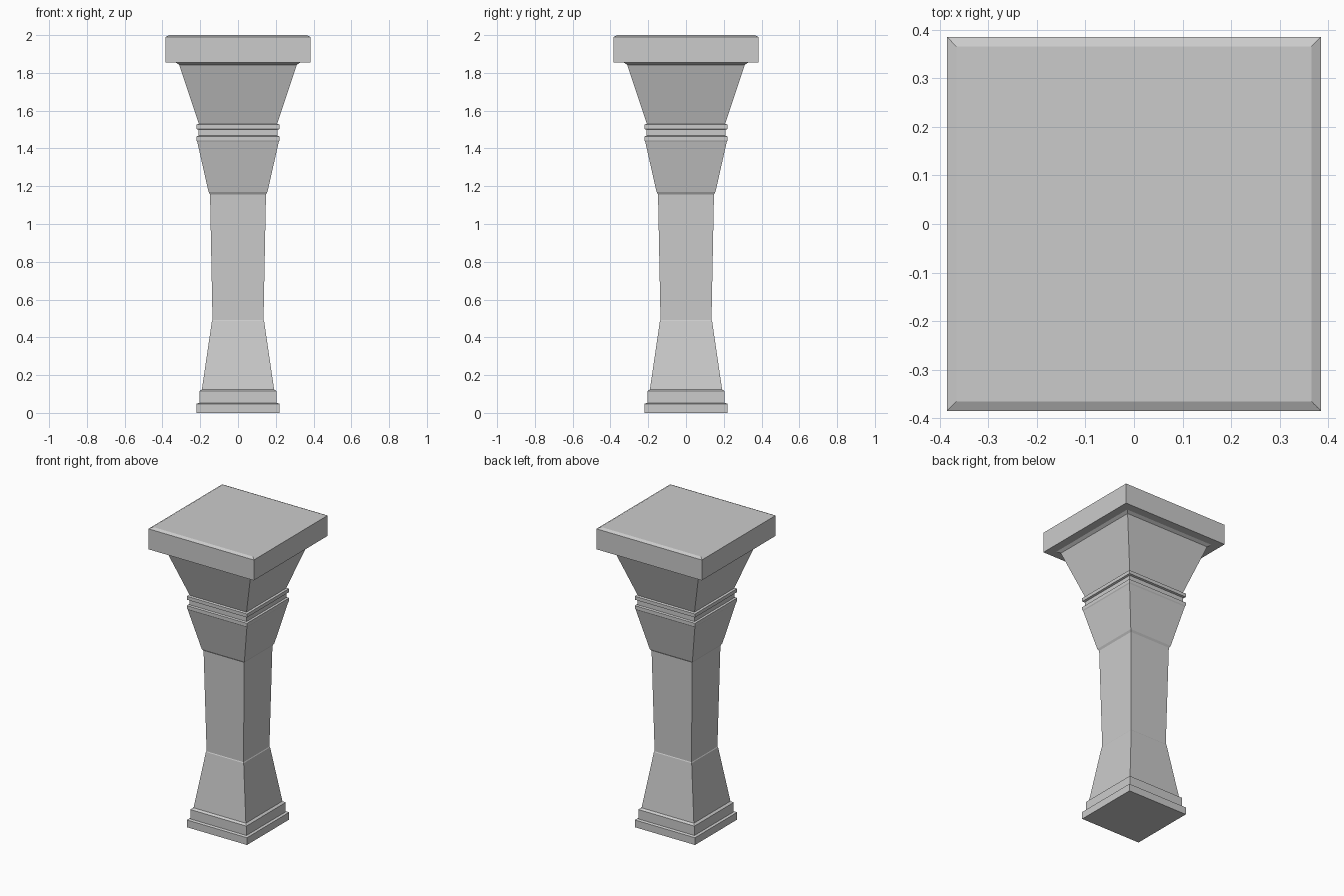
import bpy
import bmesh

if "Cube" in bpy.data.objects:
    bpy.data.objects.remove(bpy.data.objects["Cube"])


def square_loft(name, profile):
    """Closed solid of square sections; profile = (half width, height) pairs."""
    bm = bmesh.new()
    rings = [[bm.verts.new((sx * h, sy * h, z))
              for sx, sy in ((-1, -1), (1, -1), (1, 1), (-1, 1))]
             for h, z in profile]
    for low, high in zip(rings, rings[1:]):
        for i in range(4):
            j = (i + 1) % 4
            bm.faces.new((low[i], low[j], high[j], high[i]))
    bm.faces.new(rings[0][::-1])
    bm.faces.new(rings[-1])
    mesh = bpy.data.meshes.new(name)
    bm.to_mesh(mesh)
    bm.free()
    obj = bpy.data.objects.new(name, mesh)
    bpy.context.collection.objects.link(obj)
    return obj


# One continuous skin: stepped plinth, flared foot, shaft, neck,
# double band and flared capital up to the slab's underside
square_loft("pillar_body", [
    (0.22, 0.0), (0.22, 0.048), (0.205, 0.053), (0.205, 0.115), (0.191, 0.125),
    (0.138, 0.487), (0.135, 0.492), (0.148, 1.157),
    (0.156, 1.17), (0.216, 1.436),
    (0.22, 1.443), (0.22, 1.464), (0.208, 1.468), (0.208, 1.499),
    (0.22, 1.503), (0.22, 1.526), (0.207, 1.53),
    (0.311, 1.843), (0.33, 1.855),
])

# Top slab with a shallow bevelled upper edge
square_loft("top_slab", [(0.385, 1.855), (0.385, 1.99), (0.365, 2.0)])
